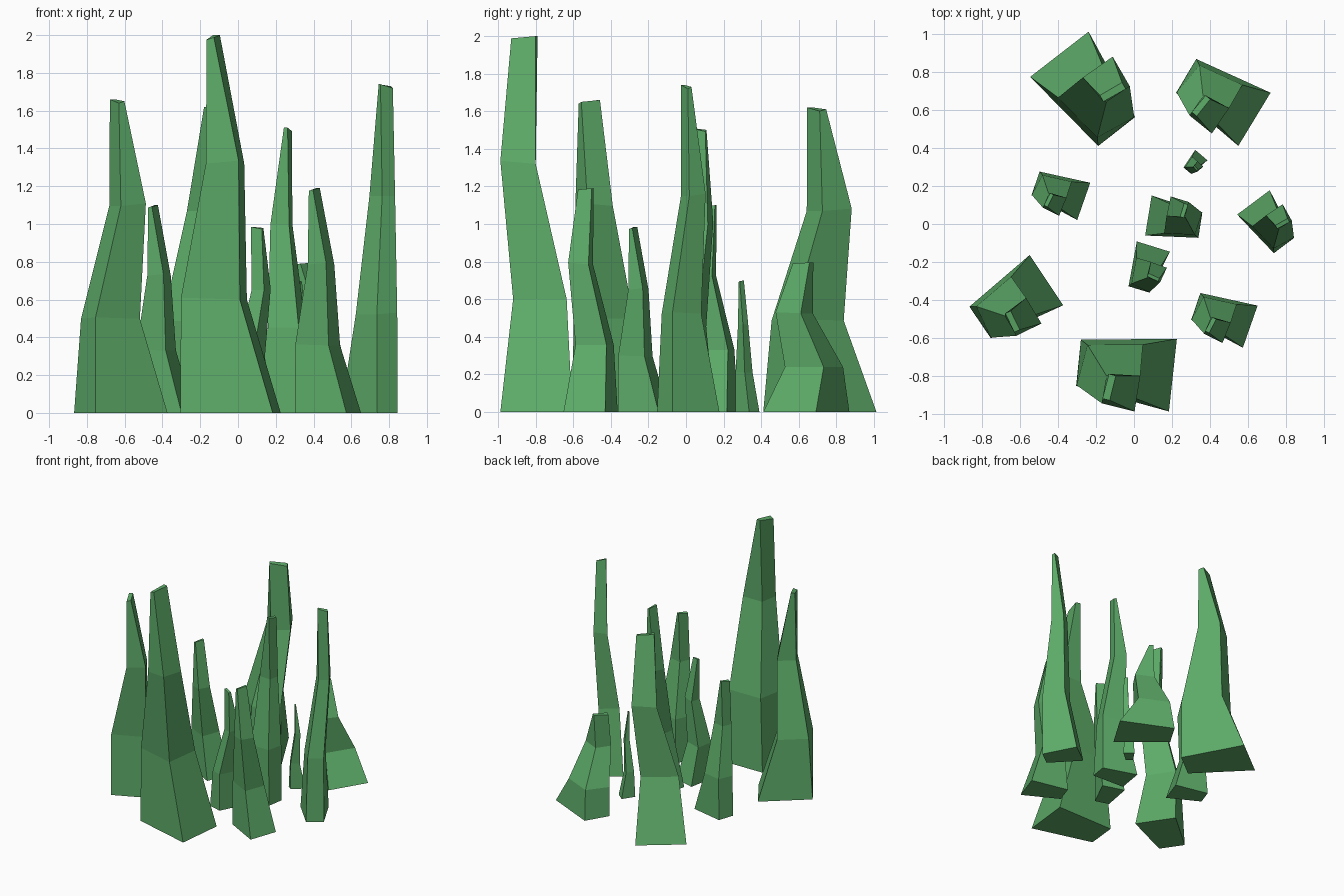
import bpy
from math import radians
from mathutils import Matrix, Vector

# Cross-sections of one blade, bottom to tip: front-left, front-right, back-right, back-left
# (x, y in plan, z as a fraction of the height)
RINGS = [
    [(-.305, -.853, 0), (.184, -.988, 0), (.226, -.605, 0), (-.28, -.61, 0)],
    [(-.302, -.850, .305), (.010, -.920, .30), (.047, -.635, .30), (-.245, -.637, .30)],
    [(-.170, -.945, .66), (.003, -.988, .668), (.033, -.80, .66), (-.145, -.80, .66)],
    [(-.166, -.920, .988), (-.128, -.930, .994), (-.096, -.80, 1), (-.132, -.79, 1)],
]
CENTRE = Vector((-.044, -.763, 0))

# Each blade: x, y, turn in degrees, plan scale, height
BLADES = [
    (-.044, -.763, 0, 1.0, 2.0),
    (-.243, .690, 134, 1.01, 1.62),
    (.455, .667, -25, .85, .795),
    (.318, .322, 56, .22, .70),
    (-.392, .167, -13, .54, 1.10),
    (.213, .019, 177, .555, 1.51),
    (.710, .000, 133, .555, 1.74),
    (.064, -.232, 79, .475, .985),
    (-.637, -.407, 40, .826, 1.66),
    (.469, -.487, -13, .61, 1.19),
]

green = bpy.data.materials.new("grass_green")
green.diffuse_color = (.11, .41, .14, 1)

# Shared blade mesh: four rings joined by quads, capped at both ends
verts = [Vector(p) - CENTRE for ring in RINGS for p in ring]
faces = [(3, 2, 1, 0), (12, 13, 14, 15)]
for r in range(3):
    for i in range(4):
        j = (i + 1) % 4
        faces.append((4*r + i, 4*r + j, 4*r + 4 + j, 4*r + 4 + i))
mesh = bpy.data.meshes.new("grass_blade")
mesh.from_pydata(verts, [], faces)
mesh.materials.append(green)

# Plant the blades
for n, (x, y, turn, size, height) in enumerate(BLADES, 1):
    blade = bpy.data.objects.new(f"grass_blade_{n}", mesh)
    blade.matrix_world = (Matrix.Translation((x, y, 0))
                          @ Matrix.Rotation(radians(turn), 4, 'Z')
                          @ Matrix.Diagonal((size, size, height, 1)))
    bpy.context.collection.objects.link(blade)
